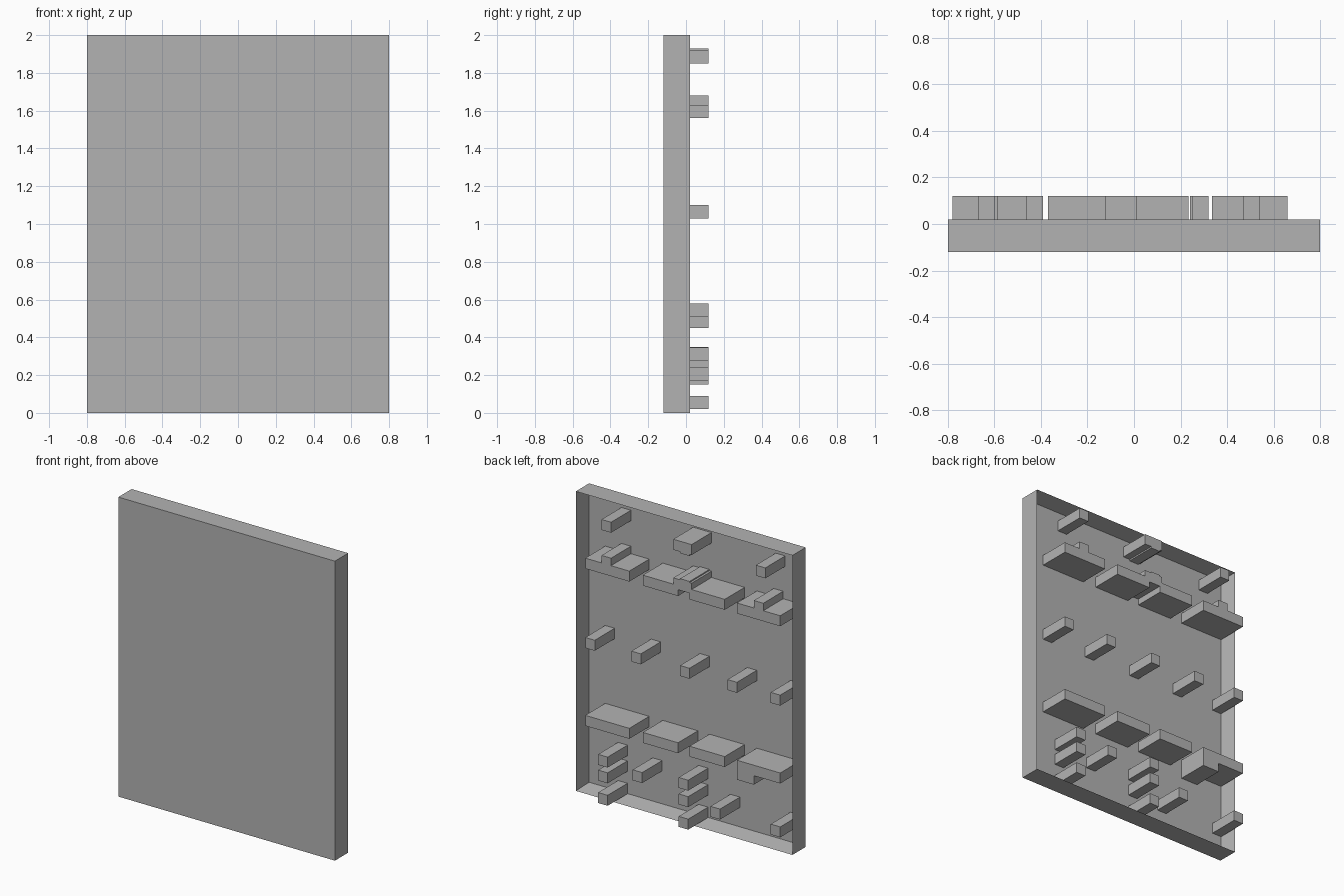
import bpy
import bmesh
from mathutils import Matrix, Vector

cube = bpy.data.objects.get("Cube")
if cube:
    bpy.data.objects.remove(cube, do_unlink=True)

grey = bpy.data.materials.new("plain grey")
grey.use_nodes = True
colour = (0.45, 0.45, 0.45, 1)
grey.diffuse_color = colour
grey.node_tree.nodes["Principled BSDF"].inputs["Base Color"].default_value = colour

FLOOR = -0.09   # recessed panel surface
TIP = 0.12      # free ends of the pegs
PEG = 0.07      # peg width and height


def box(name, low, high, wall=0, depth=0):
    """Box between two corners; optionally hollowed from the back."""
    low, high = Vector(low), Vector(high)
    bm = bmesh.new()
    size = Matrix.Diagonal((*(high - low), 1))
    bmesh.ops.create_cube(bm, size=1, matrix=Matrix.Translation((low + high) / 2) @ size)
    if wall:
        back = max(bm.faces, key=lambda f: f.calc_center_median().y)
        bmesh.ops.inset_region(bm, faces=[back], thickness=wall)
        for v in back.verts:
            v.co.y -= depth
        bmesh.ops.recalc_face_normals(bm, faces=bm.faces)
    mesh = bpy.data.meshes.new(name)
    bm.to_mesh(mesh)
    bm.free()
    mesh.materials.append(grey)
    obj = bpy.data.objects.new(name, mesh)
    bpy.context.collection.objects.link(obj)
    return obj


def peg(name, x, z, width=PEG, height=PEG):
    """Bar from the recessed panel, placed by its low x and low z."""
    box(name, (x, FLOOR - 0.005, z), (x + width, TIP, z + height))


# Shallow tray, open at the back
box("tray", (-0.8, -0.12, 0), (0.8, 0.02, 2), wall=0.03, depth=0.11)

# Two rows of wide shelf blocks
for row, z in (("upper", 1.56), ("lower", 0.51)):
    for x, width in ((-0.78, 0.32), (-0.37, 0.26), (-0.025, 0.26), (0.335, 0.325)):
        peg(row + "_block", x, z, width)
peg("lower_block_drop", -0.585, 0.45, 0.125, 0.1)

# Top row of pegs, and pegs resting on the upper blocks
for x in (-0.67, -0.11, 0.47):
    peg("top_peg", x, 1.85)
peg("top_wide_peg", -0.125, 1.86, 0.135)
for x in (-0.655, -0.11, 0.47):
    peg("upper_peg", x, 1.61)
peg("upper_wide_peg", -0.125, 1.602, 0.135)

# Middle row of pegs
for x in (-0.78, -0.46, -0.11, 0.25, 0.59):
    peg("middle_peg", x, 1.03)

# Two stacks of pegs at the bottom
for x, top in ((0.495, 0.275), (-0.1, 0.28)):
    for z in (0.02, 0.17, top):
        peg("stacked_peg", x, z)

# Single pegs at the bottom
for x, z in ((0.24, 0.24), (-0.335, 0.15), (-0.78, 0.15)):
    peg("low_peg", x, z)
